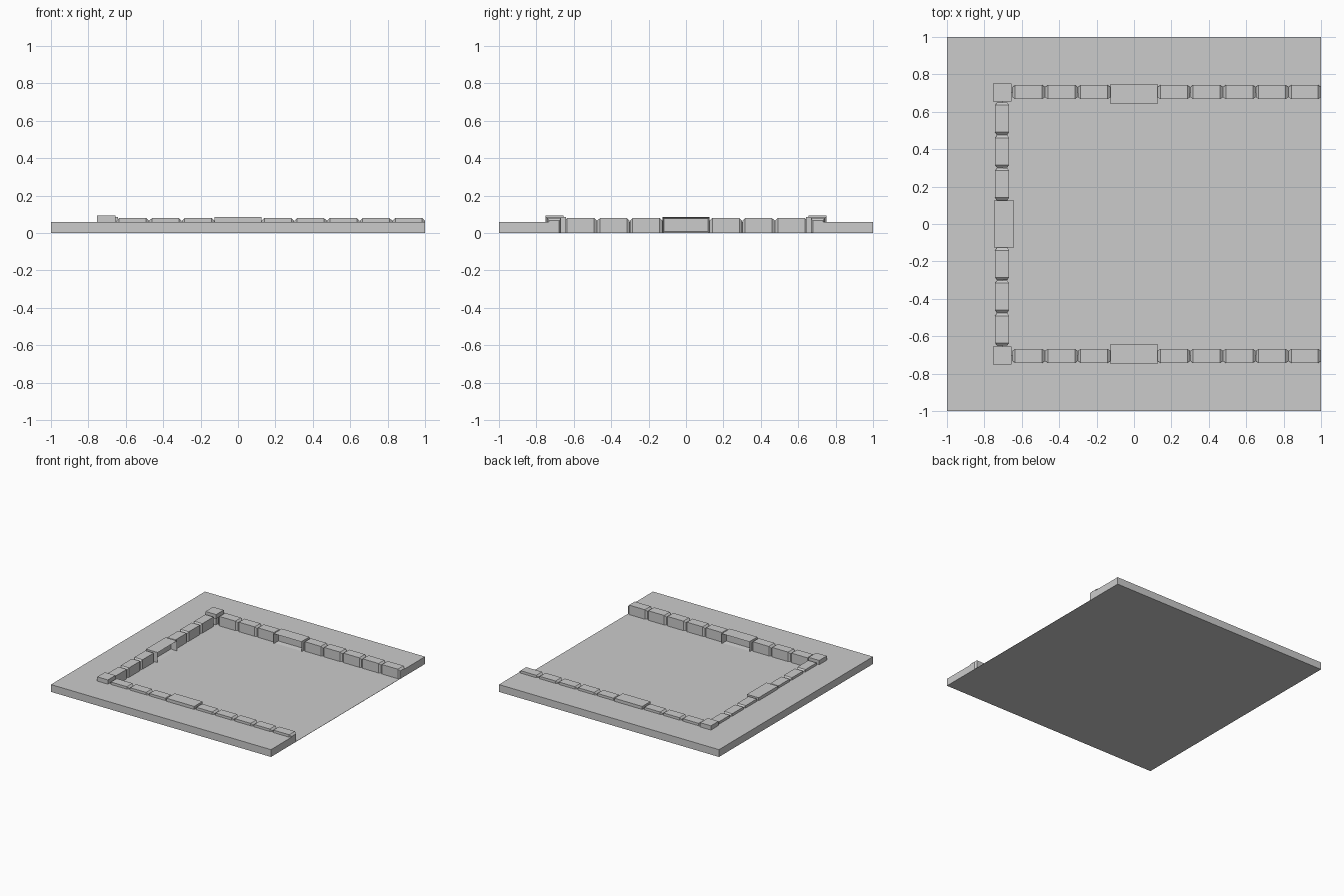
import bpy, bmesh
from math import pi
from mathutils import Matrix, Vector

if "Cube" in bpy.data.objects:
    bpy.data.objects.remove(bpy.data.objects["Cube"])


def finish(name, bm):
    bmesh.ops.recalc_face_normals(bm, faces=bm.faces)
    me = bpy.data.meshes.new(name)
    bm.to_mesh(me)
    bm.free()
    ob = bpy.data.objects.new(name, me)
    bpy.context.collection.objects.link(ob)
    return ob


def add_box(bm, x0, x1, y0, y1, z0, z1):
    m = Matrix.Translation(((x0 + x1) / 2, (y0 + y1) / 2, (z0 + z1) / 2))
    m = m @ Matrix.Diagonal((x1 - x0, y1 - y0, z1 - z0, 1))
    return bmesh.ops.create_cube(bm, size=1, matrix=m)["verts"]


def box(name, *dims):
    bm = bmesh.new()
    add_box(bm, *dims)
    return finish(name, bm)


# Raised U-shaped border around the sunken floor
bm = bmesh.new()
outline = [(-1, -1), (1, -1), (1, -.70), (-.70, -.70),
           (-.70, .70), (1, .70), (1, 1), (-1, 1)]
face = bm.faces.new([bm.verts.new((x, y, 0)) for x, y in outline])
new = bmesh.ops.extrude_face_region(bm, geom=[face])["geom"]
up = [v for v in new if isinstance(v, bmesh.types.BMVert)]
bmesh.ops.translate(bm, verts=up, vec=(0, 0, .06))
if not face.is_valid or len(bm.faces) < len(outline) + 2:
    bm.faces.new([v for v in bm.verts if v.co.z < .01])
finish("border_slab", bm)
box("floor", -.70, 1, -.70, .70, 0, .002)


# Wall block: full-size middle with tapered ends
def block_mesh(bm, s):
    rings = []
    for dx, hw, h in ((-.087, .027, .066), (-.072, .0375, .08),
                      (.072, .0375, .08), (.087, .027, .066)):
        rings.append([bm.verts.new((s + dx, .705 + y, z)) for y, z in
                      ((-hw, 0), (hw, 0), (hw, h), (-hw, h))])
    for a, b in zip(rings, rings[1:]):
        for i in range(4):
            j = (i + 1) % 4
            bm.faces.new((a[i], a[j], b[j], b[i]))
    bm.faces.new(rings[0])
    bm.faces.new(rings[-1])


# Window housing: box with a recess opening toward the yard
def window_mesh(bm):
    add_box(bm, -.126, .126, .642, .748, 0, .085)
    bm.normal_update()
    front = [f for f in bm.faces if f.normal.y < -.9]
    bmesh.ops.inset_region(bm, faces=front, thickness=.011)
    bmesh.ops.translate(bm, verts=front[0].verts, vec=(0, .05, 0))


PITCH, FIRST = .175, .213
rows = {"back": (0, 3, 5), "left": (pi / 2, 3, 3), "front": (pi, 5, 3)}
for side, (angle, n_neg, n_pos) in rows.items():
    rot = Matrix.Rotation(angle, 4, 'Z')
    bm = bmesh.new()
    for k in range(n_neg):
        block_mesh(bm, -FIRST - PITCH * k)
    for k in range(n_pos):
        block_mesh(bm, FIRST + PITCH * k)
    bm.transform(rot)
    finish(side + "_wall_blocks", bm)
    bm = bmesh.new()
    window_mesh(bm)
    bm.transform(rot)
    finish(side + "_window", bm)

# Corner posts with wider caps
for s, side in ((1, "back"), (-1, "front")):
    y0, y1 = sorted((s * .668, s * .742))
    box(side + "_corner_post", -.742, -.668, y0, y1, 0, .07)
    y0, y1 = sorted((s * .654, s * .752))
    box(side + "_corner_cap", -.753, -.656, y0, y1, .06, .095)
